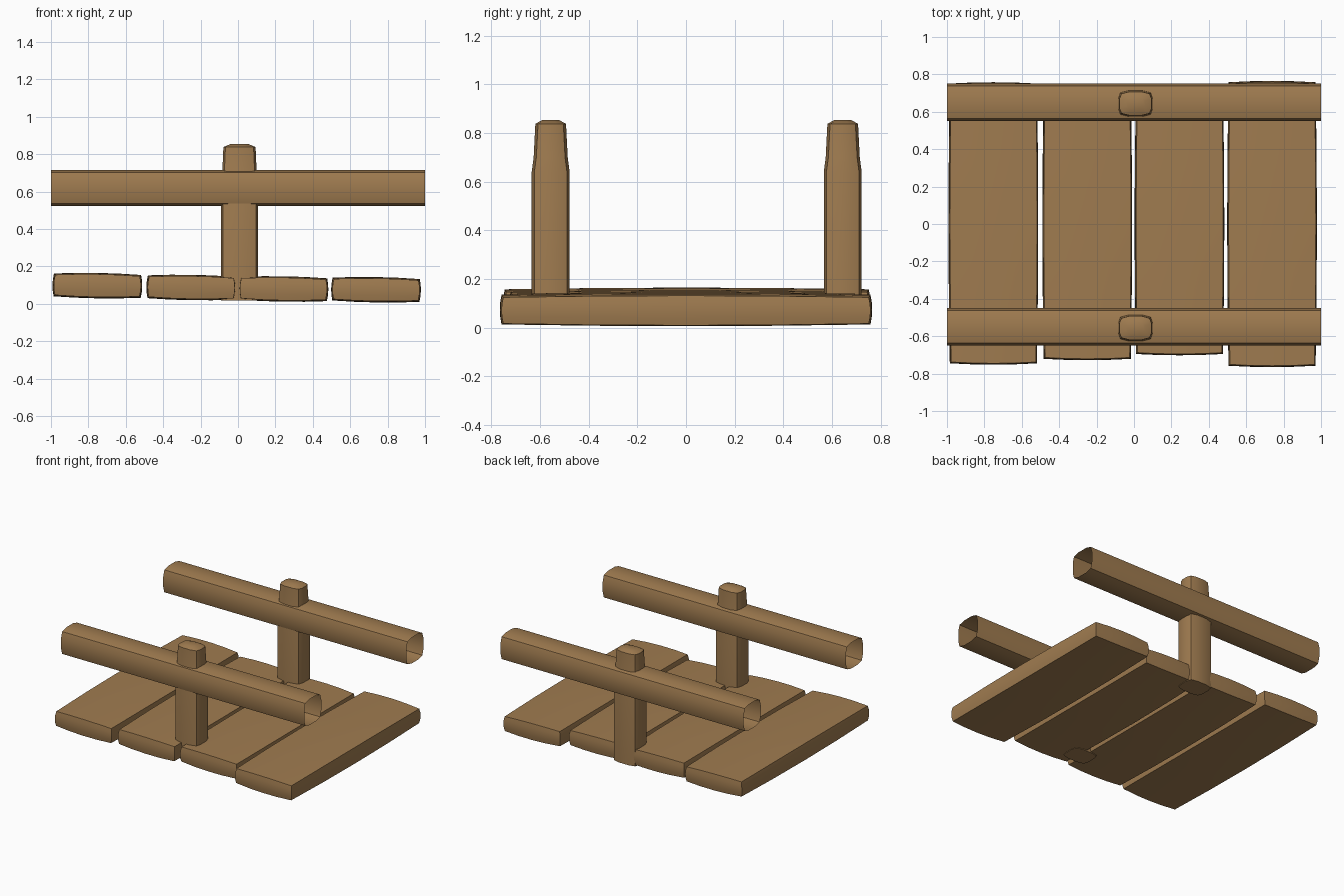
import bpy, bmesh
from math import radians

if "Cube" in bpy.data.objects:
    bpy.data.objects.remove(bpy.data.objects["Cube"])

wood = bpy.data.materials.new("wood")
wood.diffuse_color = (0.35, 0.2, 0.08, 1)
wood.use_nodes = True
wood.node_tree.nodes["Principled BSDF"].inputs["Base Color"].default_value = wood.diffuse_color


def finish(bm, name):
    bmesh.ops.recalc_face_normals(bm, faces=bm.faces)
    mesh = bpy.data.meshes.new(name)
    bm.to_mesh(mesh)
    bm.free()
    mesh.materials.append(wood)
    ob = bpy.data.objects.new(name, mesh)
    bpy.context.collection.objects.link(ob)
    bpy.ops.object.select_all(action='DESELECT')
    bpy.context.view_layer.objects.active = ob
    ob.select_set(True)
    bpy.ops.object.shade_smooth_by_angle(angle=radians(35))
    return ob


def section(a, b, inset):
    # Rounded square whose four sides bulge out from creased corners
    quarter = [(a - inset, -b + inset), (a, -b * 0.4), (a, b * 0.4)]
    side = [(a - inset, b - inset), (a * 0.4, b), (-a * 0.4, b)]
    half = quarter + side
    return half + [(-u, -v) for u, v in half]


def loft(name, rings, capped):
    bm = bmesh.new()
    loops = [[bm.verts.new(p) for p in ring] for ring in rings]
    for lo, hi in zip(loops, loops[1:]):
        for i in range(len(lo)):
            j = (i + 1) % len(lo)
            bm.faces.new((lo[i], lo[j], hi[j], hi[i]))
    if capped:
        bm.faces.new(loops[0])
        bm.faces.new(loops[-1])
    return finish(bm, name)


def plank(name, half, loc, tilt):
    # Box with slightly swollen faces
    bm = bmesh.new()
    bmesh.ops.create_cube(bm, size=2)
    bmesh.ops.subdivide_edges(bm, edges=bm.edges, cuts=3, use_grid_fill=True)
    for v in bm.verts:
        p = v.co.copy()
        for i in range(3):
            q, r = p[(i + 1) % 3], p[(i + 2) % 3]
            v.co[i] = p[i] * (half[i] - 0.007 * (q * q + r * r))
    ob = finish(bm, name)
    ob.location = loc
    ob.rotation_euler.y = tilt


# Deck planks: x centre, z centre, front y, back y
for n, (x, z, y0, y1) in enumerate([(-0.752, 0.097, -0.752, 0.758),
                                    (-0.25, 0.087, -0.728, 0.718),
                                    (0.243, 0.079, -0.702, 0.702),
                                    (0.738, 0.075, -0.765, 0.765)]):
    plank(f"deck_plank_{n + 1}", (0.24, (y1 - y0) / 2, 0.068),
          (x, (y0 + y1) / 2, z), 0.017)

for side, y in (("front", -0.55), ("back", 0.65)):
    # Rail: open-ended tube
    prof = section(0.1, 0.096, 0.013)
    loft(f"{side}_rail", [[(x, y + u, 0.62 + v) for u, v in prof] for x in (-1, 1)], False)

    # Post: straight shaft, tapering tip with a domed top
    levels = [(0.018, 0.098, 0.078), (0.64, 0.098, 0.078), (0.70, 0.092, 0.07),
              (0.838, 0.086, 0.063), (0.853, 0.05, 0.036)]
    loft(f"{side}_post", [[(0.008 + u, y - 0.006 + v, z) for u, v in section(a, b, 0.011)]
                          for z, a, b in levels], True)
